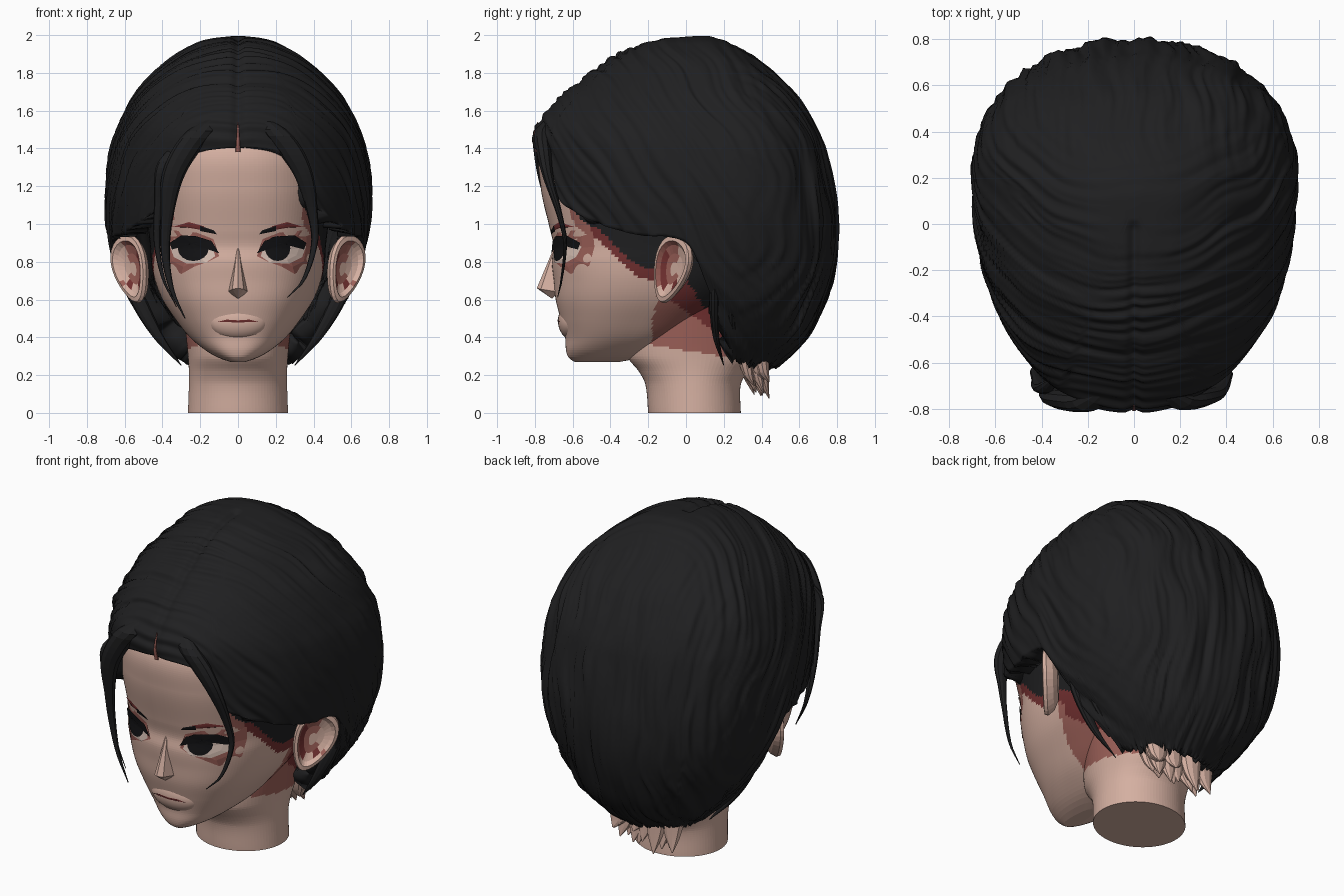
import bpy, bmesh, math, random
from mathutils import Vector, Matrix, noise

random.seed(4)
if "Cube" in bpy.data.objects:
    bpy.data.objects.remove(bpy.data.objects["Cube"], do_unlink=True)


def material(name, *rgb):
    mat = bpy.data.materials.new(name)
    mat.use_nodes = True
    mat.diffuse_color = (*rgb, 1)
    mat.node_tree.nodes["Principled BSDF"].inputs["Base Color"].default_value = (*rgb, 1)
    return mat


HAIR = material("charcoal hair", .014, .014, .015)
SKIN = material("peach skin", .66, .43, .355)
ROSE = material("rose shade", .34, .12, .1)
RED = material("deep red shade", .17, .03, .03)
WHITE = material("eye white", .7, .54, .47)
BLACK = material("eye black", .006, .006, .007)


def build(name, verts, faces, mats, rule=None, closed=True):
    """Make an object; rule maps a face centre to a material slot."""
    mesh = bpy.data.meshes.new(name)
    mesh.from_pydata([tuple(v) for v in verts], [], faces)
    for mat in mats:
        mesh.materials.append(mat)
    if closed:
        bm = bmesh.new()
        bm.from_mesh(mesh)
        bmesh.ops.recalc_face_normals(bm, faces=bm.faces)
        bm.to_mesh(mesh)
        bm.free()
    if rule:
        for poly in mesh.polygons:
            poly.material_index = rule(poly.center)
    obj = bpy.data.objects.new(name, mesh)
    bpy.context.collection.objects.link(obj)
    return obj


def loft(name, rings, mats, rule=None, closed=True):
    """Skin a stack of rings, listed from top to bottom."""
    n = len(rings[0])
    verts = [v for ring in rings for v in ring]
    faces = [(j * n + i, j * n + n + i, j * n + n + (i + 1) % n, j * n + (i + 1) % n)
             for j in range(len(rings) - 1) for i in range(n)]
    faces.append(tuple(range(n)))
    if closed:
        faces.append(tuple(reversed(range(len(verts) - n, len(verts)))))
    return build(name, verts, faces, mats, rule, closed)


def smooth(obj):
    obj.data.polygons.foreach_set("use_smooth", [True] * len(obj.data.polygons))


def sample(rows, key):
    """Smoothly interpolate rows sorted by their first column."""
    key = min(max(key, rows[0][0]), rows[-1][0])
    k = max(i for i in range(len(rows) - 1) if rows[i][0] <= key)
    a, b = rows[k], rows[k + 1]
    prev, after = rows[max(k - 1, 0)], rows[min(k + 2, len(rows) - 1)]
    span = b[0] - a[0]
    t = (key - a[0]) / span
    out = []
    for c in range(1, len(a)):
        m0 = (b[c] - prev[c]) / (b[0] - prev[0]) * span
        m1 = (after[c] - a[c]) / (after[0] - a[0]) * span
        out.append(a[c] * (2*t**3 - 3*t*t + 1) + m0 * (t**3 - 2*t*t + t)
                   + b[c] * (3*t*t - 2*t**3) + m1 * (t**3 - t*t))
    return out


def bend(value, power):
    return math.copysign(abs(value) ** power, value)


def section(row, angle, z, n):
    """Point on a rounded slice: half width, front, widest line, back."""
    w, front, mid, back = row
    c = bend(math.cos(angle), 2 / n)
    depth = mid - front if c > 0 else back - mid
    return Vector((w * bend(math.sin(angle), 2 / n), mid - depth * c, z))


def slices(rows, count, columns, n):
    low, high = rows[0][0], rows[-1][0]
    heights = [high - (high - low) * j / count for j in range(count + 1)]
    return [[section(sample(rows, z), math.tau * i / columns, z, n) for i in range(columns)]
            for z in heights]


# Head: height, half width, front, widest line, back
HEAD = [(.27, .04, -.59, -.5, -.35), (.29, .1, -.62, -.42, -.25), (.33, .17, -.635, -.38, -.1),
        (.4, .255, -.64, -.3, 0), (.5, .335, -.665, -.25, .15), (.6, .4, -.69, -.2, .28),
        (.7, .44, -.7, -.17, .38), (.8, .46, -.71, -.15, .45), (.88, .465, -.7, -.14, .5),
        (.97, .475, -.72, -.12, .5), (1.2, .5, -.77, -.1, .6), (1.4, .48, -.765, -.1, .55),
        (1.6, .4, -.6, -.1, .4), (1.75, .2, -.35, -.1, .2)]
HAIRLINE = [(-.8, 1.45), (-.67, 1.4), (-.61, 1.1), (-.45, .96), (-.25, .78), (-.1, .76),
            (0, .7), (.1, .55), (.2, .4), (.3, .28)]


def neck_shade(p):
    low = .33 - .15 * p.y
    if abs(p.x) < .12 or not low < p.z < .8 or p.y < -.22 + (p.z - .33) * .25:
        return 0
    return 2 if p.y > -.1 and p.z > .54 - .7 * p.y else 1


def head_shade(p):
    line = sample(HAIRLINE, p.y)[0]
    if p.z > line:
        return 3
    if p.z > line - .06 and -.61 < p.y < 0:
        return 2 if p.y > -.5 else 1
    return neck_shade(p) if p.y > -.18 else 0


loft("head", slices(HEAD, 120, 160, 2.4), [SKIN, ROSE, RED, HAIR], head_shade)

NECK = [(0, .265, -.2, .045, .29), (.15, .26, -.215, .045, .29), (.22, .26, -.25, .045, .33),
        (.3, .265, -.31, .045, .4), (.45, .28, -.3, .045, .4), (.65, .3, -.25, .045, .4)]
loft("neck", slices(NECK, 50, 90, 2), [SKIN, ROSE, RED], neck_shade)

# Main hair: a shell whose lower edge follows a hem height around the head
CAP = [(.22, .25, -.45, .2, .45), (.4, .43, -.55, .2, .645), (.6, .57, -.62, .2, .74),
       (.8, .655, -.7, .2, .79), (1, .695, -.75, .2, .8), (1.2, .7, -.79, .2, .775),
       (1.4, .675, -.81, .2, .73), (1.5, .64, -.805, .2, .69), (1.6, .595, -.735, .19, .635),
       (1.72, .515, -.615, .15, .55), (1.87, .36, -.41, .1, .38), (1.96, .21, -.22, .06, .23),
       (1.985, .12, -.1, .06, .16), (1.995, .03, .05, .08, .12)]
HEM = [(0, 1.41), (19, 1.37), (25, 1.28), (29, 1.13), (38, 1.06), (48, 1), (64, .94),
       (74, .93), (81, .87), (85, .68), (90, .45), (97, .29), (110, .26), (180, .25)]


def strands(p, scale, back):
    """Ridges that sweep down and back on the sides and hang straight behind."""
    wave = .06 * noise.noise(p * 3)
    sweep = noise.noise(Vector(((p.y + .7 * p.z + wave) * scale, p.x * 2 + 7, p.z * 2)))
    hang = noise.noise(Vector(((p.x + wave) * scale * 1.4, p.y * 3, p.z * 2)))
    return sweep * (1 - back) + hang * back


def hair_point(angle, u):
    degrees = abs(math.degrees(angle))
    hem = sample(HEM, degrees)[0]
    if degrees > 88:
        hem += .05 * noise.noise(Vector((angle * 25, 0, 0)))
    z = 1.995 - (1.995 - hem) * u ** 1.7
    p = section(sample(CAP, z), angle, z, 2.2)
    back = min(1, max(0, (p.y - .15) / .45))
    lift = ((.013 + .01 * back) * strands(p, 11, back)
            + .017 * strands(p, 30, back)) * min(1, u * 3)
    if p.y < 0:
        lift -= .02 * math.exp(-(p.x / .025) ** 2)
    return p + (p - Vector((0, .1, 1))).normalized() * lift


COLUMNS, ROWS = 300, 100
rings = [[hair_point(math.tau * (i / COLUMNS if i < COLUMNS / 2 else i / COLUMNS - 1), j / ROWS)
          for i in range(COLUMNS)] for j in range(ROWS + 1)]
hair = loft("main_hair", rings, [HAIR], closed=False)
smooth(hair)
shell = hair.modifiers.new("thickness", "SOLIDIFY")
shell.thickness = .13
shell.offset = -1


# Loose locks: height, x, y, radius
def lock(name, rows, mat=HAIR, side=1, shift=0):
    low, high = rows[0][0], rows[-1][0]
    rings = []
    for j in range(29):
        z = high - (high - low) * j / 28
        x, y, r = sample(rows, z)
        rings.append([(side * (x + shift + r * math.cos(a)), y + .6 * r * math.sin(a), z)
                      for a in (math.tau * i / 10 for i in range(10))])
    loft(name, rings, [mat])


RIGHT = [(.5, .28, -.665, .003), (.65, .35, -.66, .013), (.85, .385, -.67, .024),
         (1.05, .375, -.71, .035), (1.25, .345, -.75, .06), (1.4, .27, -.765, .075),
         (1.5, .19, -.765, .07), (1.57, .12, -.71, .02)]
LEFT = [(.61, .26, -.68, .003), (.7, .345, -.66, .01), (.9, .405, -.64, .018),
        (1.05, .395, -.67, .028), (1.25, .35, -.73, .05), (1.4, .27, -.755, .07),
        (1.5, .19, -.76, .065), (1.57, .12, -.71, .02)]
lock("right_front_lock", RIGHT, side=-1)
outer = [(z + .06, x, y + .04, r * .7) for z, x, y, r in RIGHT[:5]]
lock("right_outer_lock", outer + [(1.42, .29, -.66, .01)], side=-1, shift=.045)
lock("left_front_lock", LEFT)
SIDE_LOCK = [(.25, .3, .2, .003), (.4, .42, .16, .03), (.6, .53, .15, .045), (.8, .6, .16, .03)]
for side, label in ((1, "left"), (-1, "right")):
    lock(label + "_neck_lock", SIDE_LOCK, side=side)
    lock(label + "_nape_lock", [(z + .03, x, y + .09, r) for z, x, y, r in SIDE_LOCK], side=side)
lock("parting_skin", [(1.38, 0, -.79, .014), (1.46, 0, -.805, .008), (1.54, 0, -.785, .003)], ROSE)

# Short skin-coloured wisps under the nape
for k in range(18):
    x, y, tip = random.uniform(-.2, .2), random.uniform(.28, .39), random.uniform(.07, .19)
    lock("nape_wisp", [(tip, x * 1.1, y + .07, .004), (.16 + tip / 3, x, y + .04, .05),
                       (.34, x, y + .02, .08)], SKIN)

# Ears: rings from the back, around the rim, into the bowl
EAR_RINGS = [(.55, -.06), (.85, -.035), (1, 0), (.96, .02), (.82, .024), (.7, .002),
             (.45, -.012), (.2, -.015)]
for side, label in ((1, "left"), (-1, "right")):
    place = Matrix.Translation((.565, -.075, .76)) @ Matrix.Rotation(math.radians(-43), 4, "Z") \
        @ Matrix.Rotation(math.radians(-22), 4, "X")
    rings = []
    for r, depth in EAR_RINGS:
        ring = []
        for i in range(28):
            a = math.tau * i / 28
            height = math.sin(a)
            v = place @ Vector((depth, r * .148 * math.cos(a) * (.8 + .25 * height),
                                r * .19 * height))
            ring.append((v.x * side, v.y, v.z))
        rings.append(ring)
    ear = loft(label + "_ear", rings, [SKIN, ROSE, RED])
    for k, poly in enumerate(ear.data.polygons):
        band = k // 28
        if band in (4, 5, 6) and poly.center.z > .67 and poly.center.y < -.045:
            poly.material_index = 2 if band == 5 and poly.center.z < .84 else 1


# Thin painted plates that hug the face
def face_y(x, z):
    w, front, mid, back = sample(HEAD, z)
    return mid - (mid - front) * max(0, 1 - abs(x / w) ** 2.4) ** (1 / 2.4)


def plate(name, outline, mat, lift, side=1):
    cx = sum(p[0] for p in outline) / len(outline)
    cz = sum(p[1] for p in outline) / len(outline)
    rings = []
    for scale in (.02, .35, .7, 1):
        ring = [(cx + (x - cx) * scale, cz + (z - cz) * scale) for x, z in outline]
        rings.append([(x * side, face_y(x, z) - lift, z) for x, z in ring])
    loft(name, rings, [mat], closed=False)


SOCKET = [(.1, .83), (.13, .92), (.22, .955), (.33, .965), (.405, .96), (.4, .88), (.385, .78),
          (.3, .735), (.23, .775), (.16, .8)]
EYE = [(.12, .83), (.14, .89), (.22, .925), (.3, .92), (.36, .88), (.34, .825), (.27, .79),
       (.17, .795)]
LASH = [(.1, .845), (.14, .91), (.22, .935), (.3, .94), (.362, .9), (.35, .865),
        (.32, .885), (.22, .9), (.15, .87)]
BROW = [(.11, .945), (.13, .967), (.2, .99), (.2, .963)]
BROW_TAIL = [(.18, .966), (.18, .988), (.26, 1.01), (.345, .985), (.26, .98)]
for side, label, gaze, reach in ((1, "left_", .21, .067), (-1, "right_", .237, .082)):
    iris = [(gaze + reach * math.cos(i * math.tau / 16), .87 + .066 * math.sin(i * math.tau / 16))
            for i in range(16)]
    plate(label + "eye_shadow", SOCKET, ROSE, .004, side)
    plate(label + "eye_white", EYE, WHITE, .008, side)
    plate(label + "iris", iris, BLACK, .012, side)
    plate(label + "lashes", LASH, BLACK, .015, side)
    plate(label + "brow", BROW, BLACK, .007, side)
    plate(label + "brow_tail", BROW_TAIL, RED, .006, side)

# Nose: a faceted wedge
nose = [(0, -.68, .92), (0, -.79, .66), (0, -.71, .605), (.055, -.675, .64), (-.055, -.675, .64),
        (.03, -.768, .655), (-.03, -.768, .655), (0, -.6, .7)]
build("nose", nose, [(0, 5, 1), (0, 1, 6), (0, 3, 5), (0, 6, 4), (1, 5, 2), (1, 2, 6),
                     (5, 3, 2), (6, 2, 4), (0, 7, 3), (0, 4, 7), (2, 3, 7), (2, 7, 4)], [SKIN])

# Mouth: a low mound with a dark line across it
rings = []
for j in range(1, 16):
    height, reach = math.cos(math.pi * j / 16), math.sin(math.pi * j / 16)
    rings.append([(.16 * reach * math.cos(a), -.6 - .078 * reach * math.sin(a), .487 + .1 * height)
                  for a in (math.tau * i / 28 for i in range(28))])
smooth(loft("lips", rings, [SKIN]))
plate("mouth_line", [(-.115, .48), (-.06, .494), (0, .49), (.06, .494), (.115, .48),
                     (.05, .481), (0, .477), (-.05, .481)], RED, .018)
